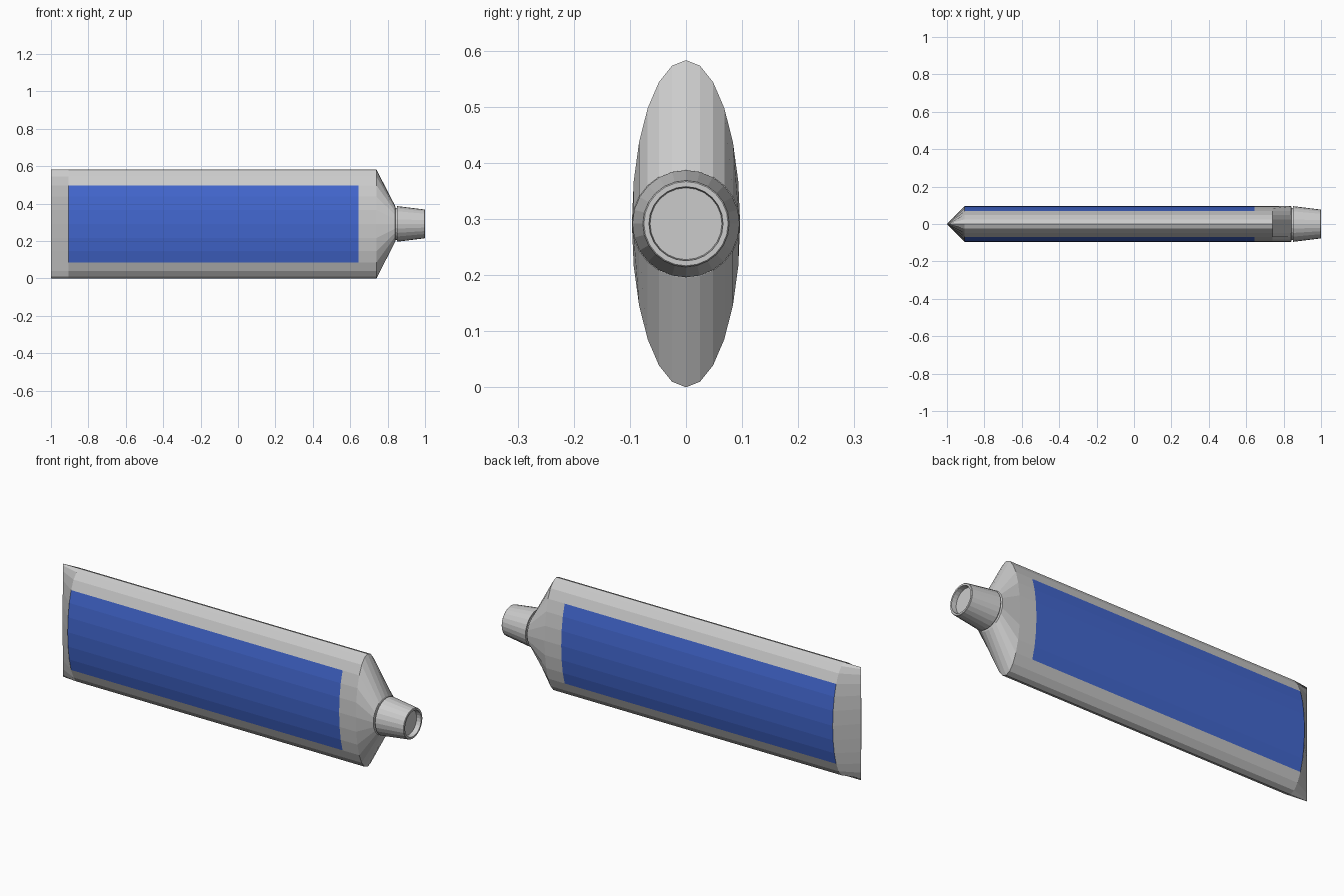
import bpy, math

if "Cube" in bpy.data.objects:
    bpy.data.objects.remove(bpy.data.objects["Cube"])

N = 24            # sides of the tube
CZ = 0.2915       # height of the long axis
HY, HZ = 0.0965, 0.2915


def ring(x, ry, rz, n=N):
    return [(x, ry * math.sin(2 * math.pi * i / n), CZ + rz * math.cos(2 * math.pi * i / n))
            for i in range(n)]


def loft(name, rings, cap_start=True, cap_end=True):
    """Skin a list of equal-sized rings that run along +x."""
    n = len(rings[0])
    verts = [v for r in rings for v in r]
    faces = []
    for k in range(len(rings) - 1):
        for i in range(n):
            j = (i + 1) % n
            faces.append((k * n + i, k * n + j, (k + 1) * n + j, (k + 1) * n + i))
    if cap_start:
        faces.append(tuple(reversed(range(n))))
    if cap_end:
        faces.append(tuple(range((len(rings) - 1) * n, len(rings) * n)))
    mesh = bpy.data.meshes.new(name)
    mesh.from_pydata(verts, [], faces)
    # rings turn from +z to +y, so faces must be flipped to point outward
    mesh.flip_normals()
    mesh.update()
    obj = bpy.data.objects.new(name, mesh)
    bpy.context.collection.objects.link(obj)
    return obj


# tube: flat crimped end, elliptical body, shoulder narrowing to a round neck
tube = loft("tube", [
    ring(-1.0, 0.001, HZ),
    ring(-0.905, HY, HZ),
    ring(0.645, HY, HZ),
    ring(0.74, HY, HZ),
    ring(0.84, HY, HY),
    ring(0.842, 0.088, 0.088),
])

# blue label panels on both broad sides of the body
blue = bpy.data.materials.new("label_blue")
blue.diffuse_color = (0.055, 0.135, 0.62, 1)
blue.use_nodes = True
blue.node_tree.nodes["Principled BSDF"].inputs["Base Color"].default_value = blue.diffuse_color
grey = bpy.data.materials.new("tube_grey")
grey.diffuse_color = (0.8, 0.8, 0.8, 1)
grey.use_nodes = True
grey.node_tree.nodes["Principled BSDF"].inputs["Base Color"].default_value = grey.diffuse_color
tube.data.materials.append(grey)
tube.data.materials.append(blue)
for p in tube.data.polygons:
    c = p.center
    if -0.3 < c.x < 0.2 and abs(c.z - CZ) < 0.206 and len(p.vertices) == 4:
        p.material_index = 1

# tapered cap with a thin gap at its base and a recessed end
profile = [(0.835, 0.086), (0.85, 0.086), (0.85, 0.0955), (0.998, 0.077),
           (1.0, 0.075), (1.0, 0.066), (0.975, 0.064)]
cap = loft("cap", [ring(x, r, r) for x, r in profile])

for obj in (tube, cap):
    for p in obj.data.polygons:
        p.use_smooth = False
